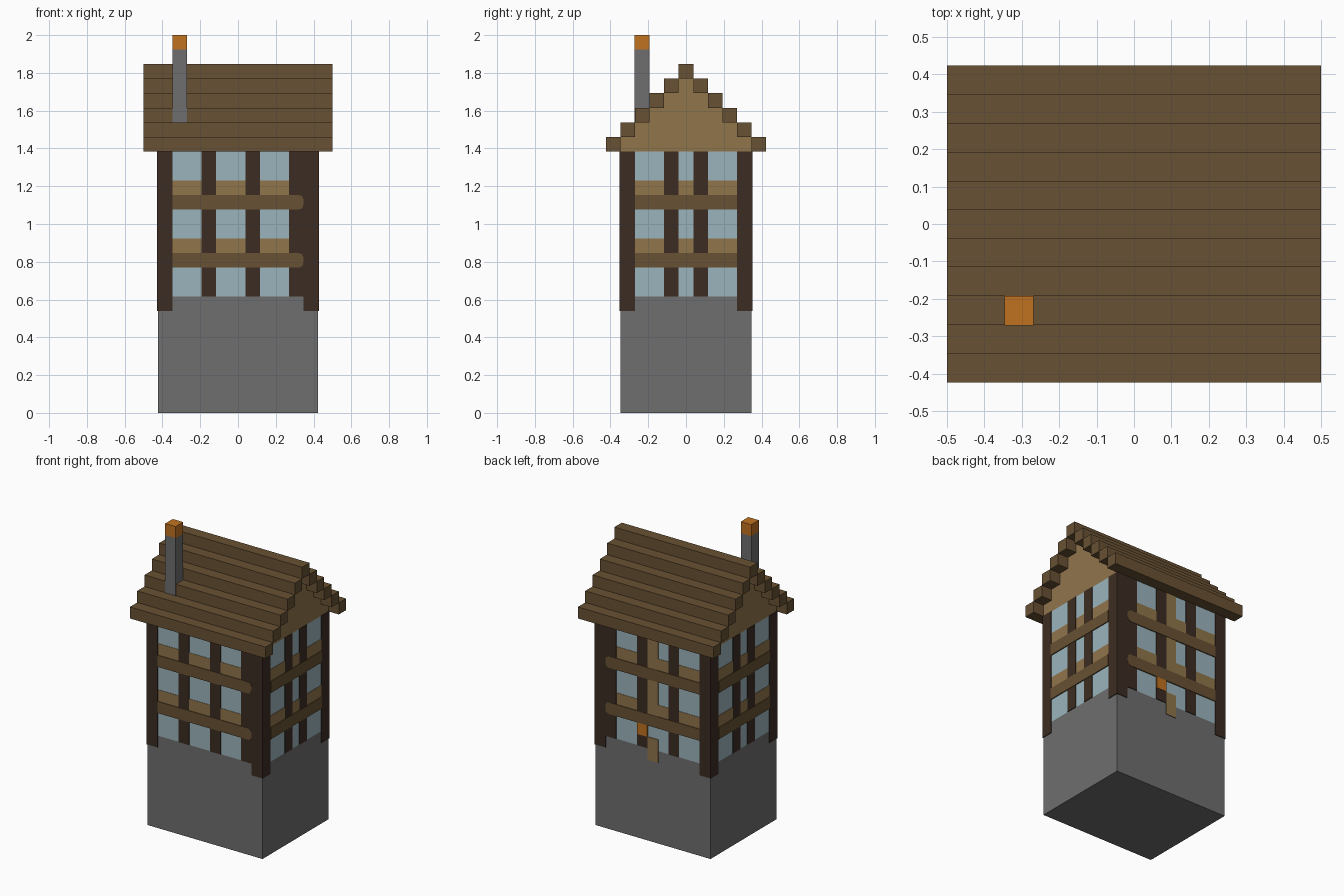
import bpy, bmesh
from mathutils import Vector

U = 1 / 13        # one block; all part sizes below are in blocks
T = 0.03          # thickness step of the flush timber, in blocks

old = bpy.data.objects.get("Cube")
if old:
    bpy.data.objects.remove(old)


def make_material(name, rgb):
    linear = [((c / 255 + 0.055) / 1.055) ** 2.4 for c in rgb] + [1]
    mat = bpy.data.materials.new(name)
    mat.use_nodes = True
    mat.diffuse_color = linear
    mat.node_tree.nodes["Principled BSDF"].inputs["Base Color"].default_value = linear
    return mat


STONE = make_material("grey stone", (110, 110, 110))
GLASS = make_material("pale blue glass", (155, 180, 188))
DARK = make_material("dark timber", (60, 44, 34))
BROWN = make_material("brown planks", (104, 81, 51))
TAN = make_material("tan wood", (144, 117, 75))
ORANGE = make_material("orange clay", (192, 114, 32))


def box(name, mat, x, y, z, chamfer=0):
    """Box between two limits per axis; chamfer trims the corners at its +x end."""
    low = Vector((x[0], y[0], z[0])) * U
    high = Vector((x[1], y[1], z[1])) * U
    bm = bmesh.new()
    bmesh.ops.create_cube(bm, size=1)
    for v in bm.verts:
        v.co = Vector([a + (b - a) * (c + 0.5) for a, b, c in zip(low, high, v.co)])
    if chamfer:
        ends = [e for e in bm.edges
                if all(v.co.x > high.x - 1e-5 for v in e.verts)
                and abs(e.verts[0].co.z - e.verts[1].co.z) < 1e-5]
        bmesh.ops.bevel(bm, geom=ends, offset=chamfer * U, segments=2,
                        profile=0.5, affect='EDGES')
    mesh = bpy.data.meshes.new(name)
    bm.to_mesh(mesh)
    bm.free()
    mesh.materials.append(mat)
    obj = bpy.data.objects.new(name, mesh)
    bpy.context.collection.objects.link(obj)
    return obj


def span(a, b, side):
    """Limits a..b mirrored to the chosen side."""
    return sorted((a * side, b * side))


HX, HY = 5.5, 4.5     # half width and half depth of the house
EAVE = 18


def long_plate(name, mat, side, x, z, level, chamfer=0):
    return box(name, mat, x, span(HY - 0.1, HY + level * T, side), z, chamfer)


def end_plate(name, mat, side, y, z, level):
    return box(name, mat, span(HX - 0.1, HX + level * T, side), y, z)


# Stone base and glazed upper storeys
box("stone_base", STONE, (-HX, HX), (-HY, HY), (0, 8))
box("window_glass", GLASS, (-HX, HX), (-HY, HY), (8, EAVE))

# Corner posts
for sx in (-1, 1):
    for sy in (-1, 1):
        box("corner_post", DARK, span(HX - 1, HX + 2 * T, sx),
            span(HY - 1, HY + 2 * T, sy), (7, EAVE))

# Front and back timber
for side, wall in ((-1, "front"), (1, "back")):
    for x in (-2.5, 0.5, 3.5):
        long_plate(wall + "_post", DARK, side, (x, x + 1), (8, EAVE), 2)
    for z in (10, 14):
        long_plate(wall + "_beam", BROWN, side, (-4.5, 4.5), (z, z + 1), 3, 0.3)
        long_plate(wall + "_sill", TAN, side, (-4.5, 4.5), (z + 1, z + 2), 1)

# End wall timber
for side, wall in ((-1, "right"), (1, "left")):
    for y in (-1.5, 0.5):
        end_plate(wall + "_post", DARK, side, (y, y + 1), (8, EAVE), 2)
    for z in (10, 14):
        end_plate(wall + "_beam", BROWN, side, (-3.5, 3.5), (z, z + 1), 3)
        end_plate(wall + "_sill", TAN, side, (-3.5, 3.5), (z + 1, z + 2), 1)

# Back door strip and lantern
for z in ((7, 9), (11, 14), (15, EAVE)):
    long_plate("back_door_strip", TAN, 1, (-0.5, 0.5), z, 2)
long_plate("back_lantern", ORANGE, 1, (0.5, 1.5), (9, 10), 3)

# Stepped roof with gable infill
for i in range(5):
    z = (EAVE + i, EAVE + i + 1)
    inner = HY - i
    box("gable_infill", TAN, (-HX, HX), (-inner, inner), z)
    for side in (-1, 1):
        box("roof_step", BROWN, (-HX - 1, HX + 1), span(inner, inner + 1, side), z)
box("roof_ridge", BROWN, (-HX - 1, HX + 1), (-0.5, 0.5), (EAVE + 5, EAVE + 6))

# Chimney, set flush into the front slope
box("chimney_stack", STONE, (-4.5, -3.5), (-3.5 - T, -2.5), (20, 25))
box("chimney_pot", ORANGE, (-4.5, -3.5), (-3.5 - T, -2.5), (25, 26))
